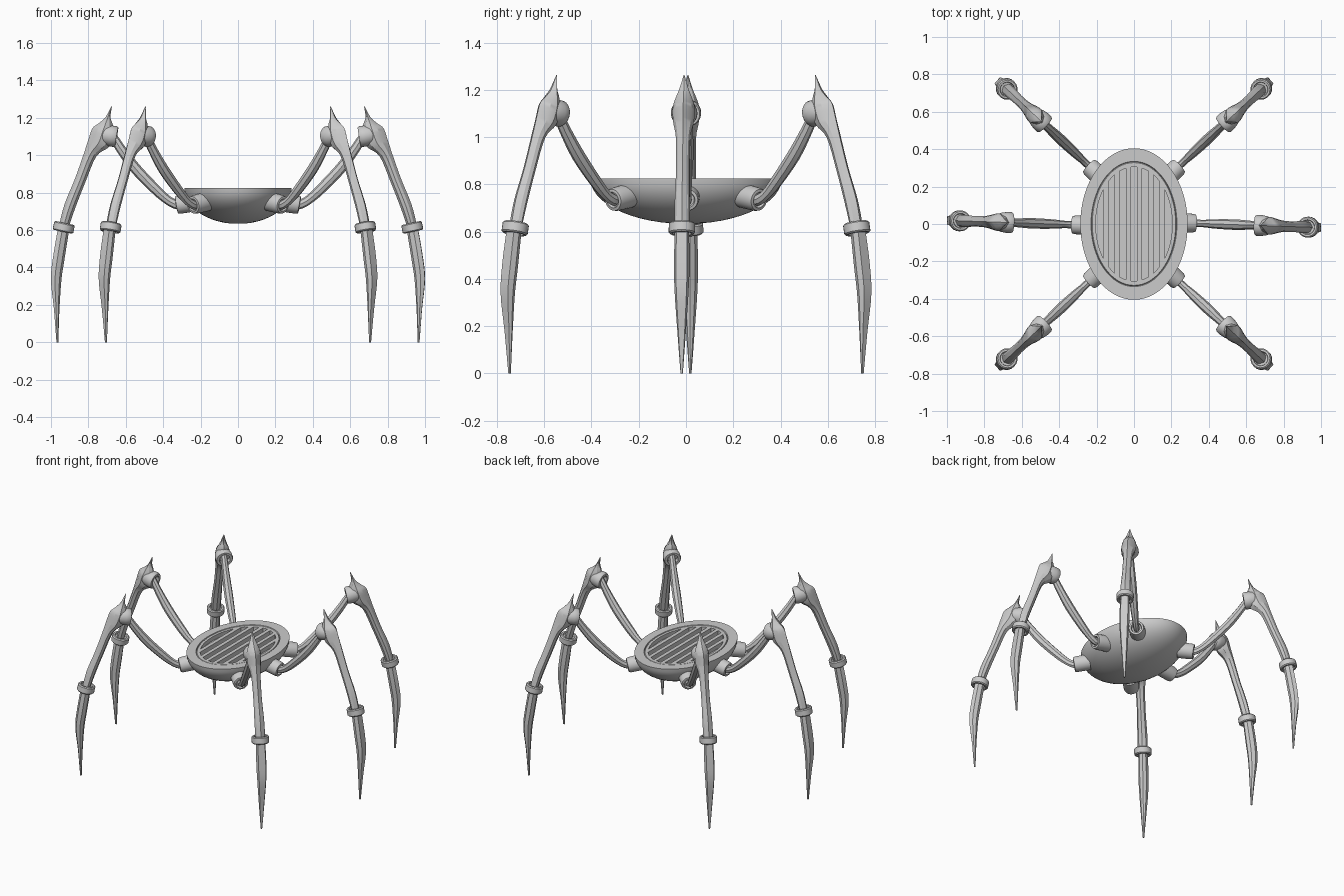
import bpy, bmesh, math
from mathutils import Vector, Matrix

if "Cube" in bpy.data.objects:
    bpy.data.objects.remove(bpy.data.objects["Cube"])


def loft(name, rings, angle=30):
    """Skin a list of equal-length point rings and cap both ends."""
    bm = bmesh.new()
    loops = [[bm.verts.new(p) for p in ring] for ring in rings]
    n = len(loops[0])
    for a, b in zip(loops, loops[1:]):
        for i in range(n):
            bm.faces.new((a[i], a[(i + 1) % n], b[(i + 1) % n], b[i]))
    bm.faces.new(loops[0])
    bm.faces.new(loops[-1])
    bmesh.ops.recalc_face_normals(bm, faces=bm.faces)
    mesh = bpy.data.meshes.new(name)
    bm.to_mesh(mesh)
    bm.free()
    mesh.shade_smooth()
    mesh.set_sharp_from_angle(angle=math.radians(angle))
    return mesh


def place(name, mesh, matrix=Matrix()):
    ob = bpy.data.objects.new(name, mesh)
    ob.matrix_world = matrix
    bpy.context.collection.objects.link(ob)
    return ob


def smooth(stations, steps=4):
    """Catmull-Rom resampling of number tuples."""
    out = []
    for i in range(len(stations) - 1):
        p0, p1 = stations[max(i - 1, 0)], stations[i]
        p2, p3 = stations[i + 1], stations[min(i + 2, len(stations) - 1)]
        for s in range(steps):
            t = s / steps
            out.append([0.5 * (2 * b + (c - a) * t + (2 * a - 5 * b + 4 * c - d) * t * t
                               + (3 * b - a - 3 * c + d) * t ** 3)
                        for a, b, c, d in zip(p0, p1, p2, p3)])
    out.append(list(stations[-1]))
    return out


def tube(name, stations, sides, angle=30, axis=None):
    """Tube in the leg plane; stations are (r, z, in-plane radius, sideways radius)."""
    rings = []
    for i, (r, z, a, b) in enumerate(stations):
        p, q = stations[max(i - 1, 0)], stations[min(i + 1, len(stations) - 1)]
        t = Vector(axis or (q[0] - p[0], q[1] - p[1])).normalized()
        rings.append([(r - t.y * a * math.cos(k), b * math.sin(k), z + t.x * a * math.cos(k))
                      for k in (math.tau * j / sides for j in range(sides))])
    return loft(name, rings, angle)


def turned(name, start, direction, profile, sides=24):
    """Round part; profile is (distance along axis, radius)."""
    d = Vector(direction).normalized()
    return tube(name, [(start[0] + d.x * h, start[1] + d.y * h, rad, rad) for h, rad in profile],
                sides, 35, d)


def blade(name, stations, half, angle):
    """Leg segment; stations are (outer r, z, inner r, z, half width)."""
    section = half + [(u, -v) for u, v in reversed(half) if v > 0]
    rings = [[(ro + (ri - ro) * u, w * v, zo + (zi - zo) * u) for u, v in section]
             for ro, zo, ri, zi, w in smooth(stations)]
    return loft(name, rings, angle)


# Body: elliptical bowl with flat rim, groove and recessed floor
TOP = 0.825
profile = []
for i in range(13):
    a = math.radians(8 + 82 * i / 12)
    profile.append((0.287 * math.sin(a), 0.405 * math.sin(a), TOP - 0.192 * math.cos(a)))
profile += [(0.23, 0.335, TOP), (0.227, 0.332, TOP - 0.008), (0.223, 0.328, TOP - 0.002),
            (0.205, 0.305, TOP - 0.002), (0.205, 0.305, TOP - 0.03)]
place("body_bowl", loft("body_bowl", [
    [(x * math.cos(k), y * math.sin(k), z) for k in (math.tau * j / 64 for j in range(64))]
    for x, y, z in profile]))

# Grille bars running front to back across the opening
for i in range(6):
    cx = (i - 2.5) * 0.06
    lo, hi = [], []
    for x, s in ((cx - 0.013, -1), (cx + 0.013, -1), (cx + 0.013, 1), (cx - 0.013, 1)):
        y = s * 0.308 * math.sqrt(1 - (x / 0.207) ** 2)
        lo.append((x, y, TOP - 0.032))
        hi.append((x, y, TOP - 0.002))
    place(f"grille_bar_{i + 1}", loft("grille_bar", [lo, hi]))

# Leg parts, built once in a local plane (r outward from the hip, z up)
hip = turned("hip_socket", (-0.07, 0.752), (1, -0.18),
             [(0, 0.052), (0.085, 0.05), (0.1, 0.046), (0.102, 0.034), (0.085, 0.03)])
upper = tube("upper_leg", smooth([
    (0.0, 0.735, 0.022, 0.02), (0.03, 0.737, 0.025, 0.02), (0.075, 0.76, 0.024, 0.02),
    (0.136, 0.813, 0.027, 0.025), (0.24, 0.92, 0.029, 0.028), (0.317, 1.02, 0.026, 0.024),
    (0.37, 1.10, 0.023, 0.021), (0.40, 1.13, 0.02, 0.02)]), 8)
cup = turned("knee_cup", (0.46, 1.117), (-1, -0.17),
             [(0, 0.02), (0.02, 0.038), (0.05, 0.051), (0.08, 0.056), (0.105, 0.056),
              (0.113, 0.051), (0.113, 0.036), (0.09, 0.032)])
lower = blade("lower_leg", [
    (0.378, 1.262, 0.374, 1.262, 0.002), (0.409, 1.203, 0.382, 1.203, 0.02),
    (0.446, 1.17, 0.37, 1.165, 0.034), (0.478, 1.145, 0.365, 1.11, 0.046),
    (0.50, 1.085, 0.39, 1.045, 0.044), (0.526, 1.005, 0.457, 0.995, 0.031),
    (0.574, 0.87, 0.515, 0.86, 0.028), (0.628, 0.738, 0.569, 0.722, 0.032),
    (0.658, 0.62, 0.608, 0.61, 0.032)],
    [(0, 0), (0.25, 0.75), (0.5, 1), (0.8, 0.72), (1, 0)], 28)
ring = turned("ankle_ring", (0.627, 0.638), (0.22, -1),
              [(0.012, 0.036), (0, 0.04), (0, 0.05), (0.006, 0.056), (0.042, 0.056),
               (0.048, 0.05), (0.048, 0.04), (0.036, 0.036)])
foot = blade("foot", [
    (0.662, 0.61, 0.604, 0.595, 0.03), (0.687, 0.465, 0.628, 0.444, 0.033),
    (0.70, 0.337, 0.644, 0.337, 0.029), (0.684, 0.176, 0.655, 0.176, 0.018),
    (0.671, 0.0, 0.661, 0.0, 0.005)],
    [(0, 0.72), (0.4, 1), (0.82, 0.65), (1, 0)], 28)

# Six legs: hip position and outward heading
legs = {
    "right": (0.30, 0.005, -2), "left": (-0.30, -0.005, 178),
    "back_right": (0.22, 0.29, 43.2), "back_left": (-0.22, 0.29, 136.8),
    "front_left": (-0.22, -0.29, 223.2), "front_right": (0.22, -0.29, -43.2),
}
for side, (x, y, deg) in legs.items():
    m = Matrix.Translation((x, y, 0)) @ Matrix.Rotation(math.radians(deg), 4, 'Z')
    for mesh in (hip, upper, cup, lower, ring, foot):
        place(f"{side}_{mesh.name}", mesh, m)
